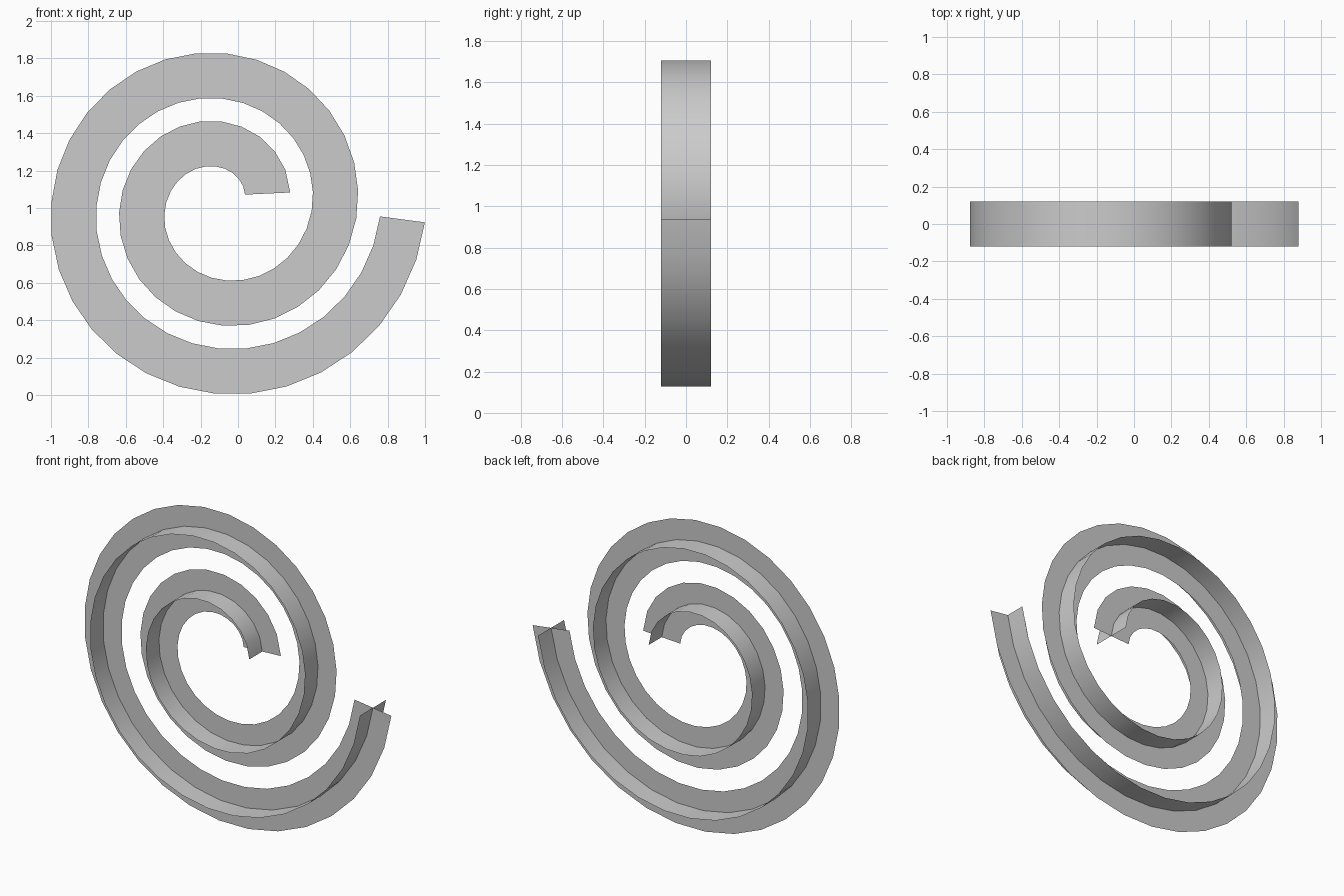
import bpy
from math import cos, sin, pi, radians
from mathutils import Vector

if "Cube" in bpy.data.objects:
    bpy.data.objects.remove(bpy.data.objects["Cube"])

CX, CZ = -0.088, 1.008          # spiral centre
A, B = 0.240, 0.0584            # radius = A + B * angle
HALF = 0.121                    # half width of each ribbon
START, END = radians(15.6), 4 * pi - radians(4.1)
STEPS = 58


def spiral(u):
    """Point on the spiral and its in-plane normal."""
    t = START + (END - START) * u ** 0.9
    r = A + B * t
    point = Vector((CX + r * cos(t), 0, CZ + r * sin(t)))
    dx = B * cos(t) - r * sin(t)
    dz = B * sin(t) + r * cos(t)
    return point, Vector((dz, 0, -dx)).normalized()


def ribbon(name, upright):
    """Sweep a straight line along the spiral."""
    verts, faces = [], []
    for i in range(STEPS + 1):
        p, n = spiral(i / STEPS)
        side = Vector((0, 1, 0)) if upright else n
        verts += [p - side * HALF, p + side * HALF]
    for i in range(STEPS):
        k = 2 * i
        faces.append((k, k + 1, k + 3, k + 2))
    mesh = bpy.data.meshes.new(name)
    mesh.from_pydata(verts, [], faces)
    mesh.polygons.foreach_set("use_smooth", [True] * len(faces))
    mesh.update()
    obj = bpy.data.objects.new(name, mesh)
    bpy.context.collection.objects.link(obj)
    return obj


# Two ribbons crossing at right angles along the same spiral
ribbon("flat_spiral_ribbon", False)
ribbon("upright_spiral_ribbon", True)
